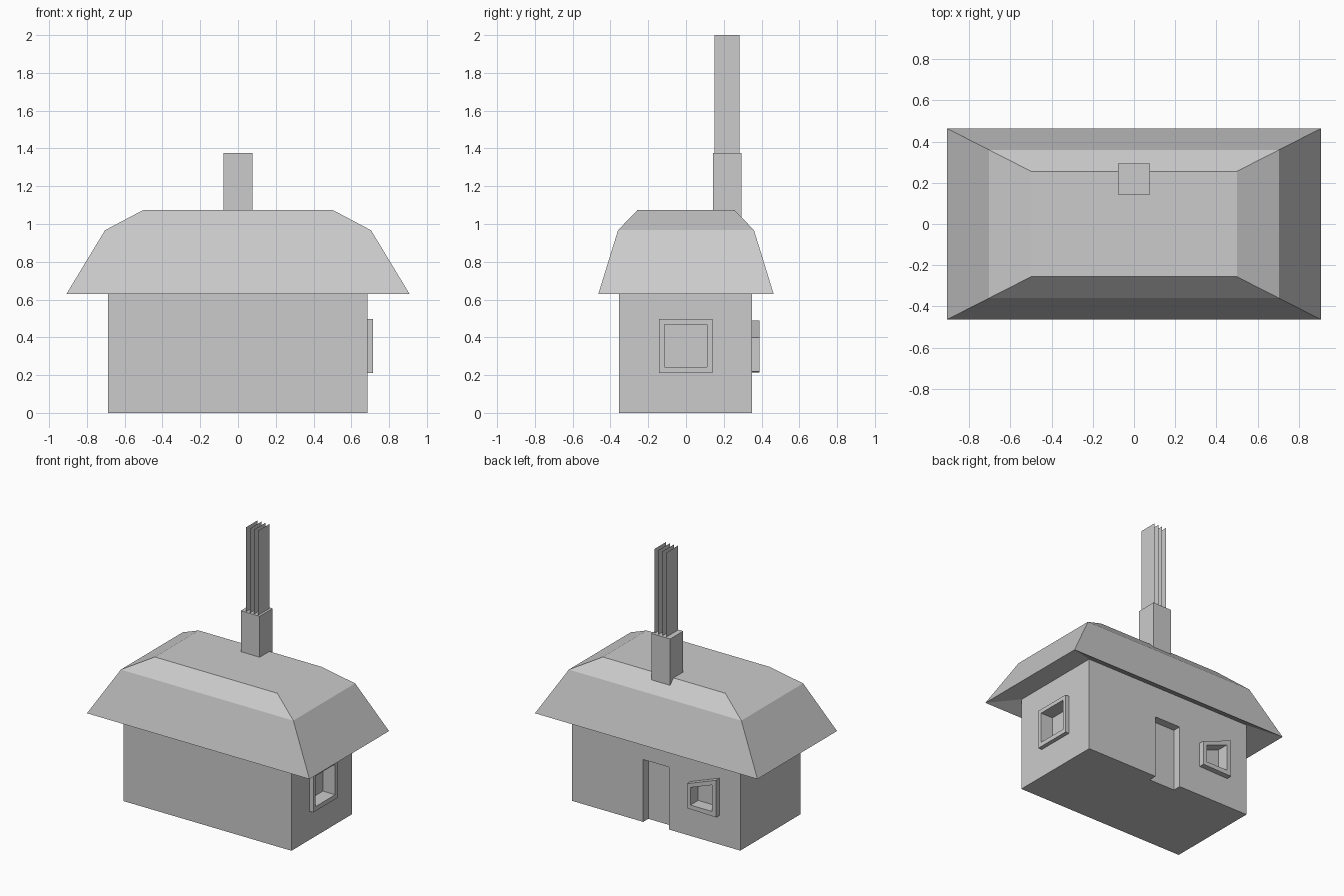
import bpy, bmesh
from mathutils import Vector

if "Cube" in bpy.data.objects:
    bpy.data.objects.remove(bpy.data.objects["Cube"])


def make_object(name, bm):
    bmesh.ops.recalc_face_normals(bm, faces=bm.faces)
    mesh = bpy.data.meshes.new(name)
    bm.to_mesh(mesh)
    bm.free()
    obj = bpy.data.objects.new(name, mesh)
    bpy.context.collection.objects.link(obj)
    return obj


def prism(name, outline, axis, start, end):
    """Extrude a 2D outline (horizontal, z) along the 'x' or 'y' axis."""
    place = (lambda u, z, d: (d, u, z)) if axis == 'x' else (lambda u, z, d: (u, d, z))
    bm = bmesh.new()
    face = bm.faces.new([bm.verts.new(place(u, z, start)) for u, z in outline])
    ext = bmesh.ops.extrude_face_region(bm, geom=[face])
    verts = [g for g in ext["geom"] if isinstance(g, bmesh.types.BMVert)]
    bmesh.ops.translate(bm, verts=verts, vec=Vector(place(0, 0, end - start)))
    if not any(len(f.verts) == len(outline) and f is not face and
               all(v not in verts for v in f.verts) for f in bm.faces):
        bmesh.ops.holes_fill(bm, edges=bm.edges)
    return make_object(name, bm)


def rect(u0, u1, z0, z1):
    return [(u0, z0), (u1, z0), (u1, z1), (u0, z1)]


def cut(target, cutter):
    mod = target.modifiers.new("cut", 'BOOLEAN')
    mod.operation = 'DIFFERENCE'
    mod.solver = 'EXACT'
    mod.object = cutter
    bpy.context.view_layer.objects.active = target
    bpy.ops.object.modifier_apply(modifier=mod.name)


# Walls with a recessed doorway in the back
walls = prism("walls", rect(-0.688, 0.685, 0, 0.70), 'y', -0.355, 0.35)
cutters = [prism("door_cutter", rect(-0.105, 0.105, -0.1, 0.46), 'y', 0.29, 0.5)]
cut(walls, cutters[0])


# Framed windows: the frame stands proud, the opening runs into the wall
def window(name, outer, inner, axis, wall, proud, depth):
    hole = prism(name + "_cutter", inner, axis, wall - depth, wall + 0.2)
    frame = prism(name + "_frame", outer, axis, wall, wall + proud)
    cut(frame, hole)
    cut(walls, hole)
    cutters.append(hole)


window("side_window", rect(-0.143, 0.14, 0.21, 0.497),
       rect(-0.115, 0.112, 0.243, 0.468), 'x', 0.685, 0.03, 0.07)
window("back_window", [(-0.52, 0.215), (-0.28, 0.22), (-0.28, 0.40), (-0.52, 0.49)],
       [(-0.485, 0.25), (-0.31, 0.25), (-0.31, 0.38), (-0.485, 0.445)],
       'y', 0.35, 0.04, 0.05)
for c in cutters:
    bpy.data.objects.remove(c)

# Two-pitch hipped roof, with an underside rising from the eaves to the walls
bm = bmesh.new()
rings = []
for hx, hy, z in [(0.685, 0.35, 0.69), (0.908, 0.464, 0.63),
                  (0.704, 0.36, 0.967), (0.5, 0.256, 1.075)]:
    rings.append([bm.verts.new((sx * hx, sy * hy, z))
                  for sx, sy in [(-1, -1), (1, -1), (1, 1), (-1, 1)]])
for low, high in zip(rings, rings[1:]):
    for i in range(4):
        j = (i + 1) % 4
        bm.faces.new((low[i], low[j], high[j], high[i]))
bm.faces.new(rings[-1])
bm.faces.new(rings[0])
make_object("roof", bm)

# Chimney
prism("chimney", rect(-0.077, 0.077, 1.0, 1.377), 'y', 0.143, 0.295)

# Four thin upright smoke sheets above the chimney
bm = bmesh.new()
for i in range(4):
    x = -0.039 + i * 0.0327
    bm.faces.new([bm.verts.new((x, y, z)) for y, z in rect(0.15, 0.284, 1.37, 2.0)])
make_object("smoke_sheets", bm)
